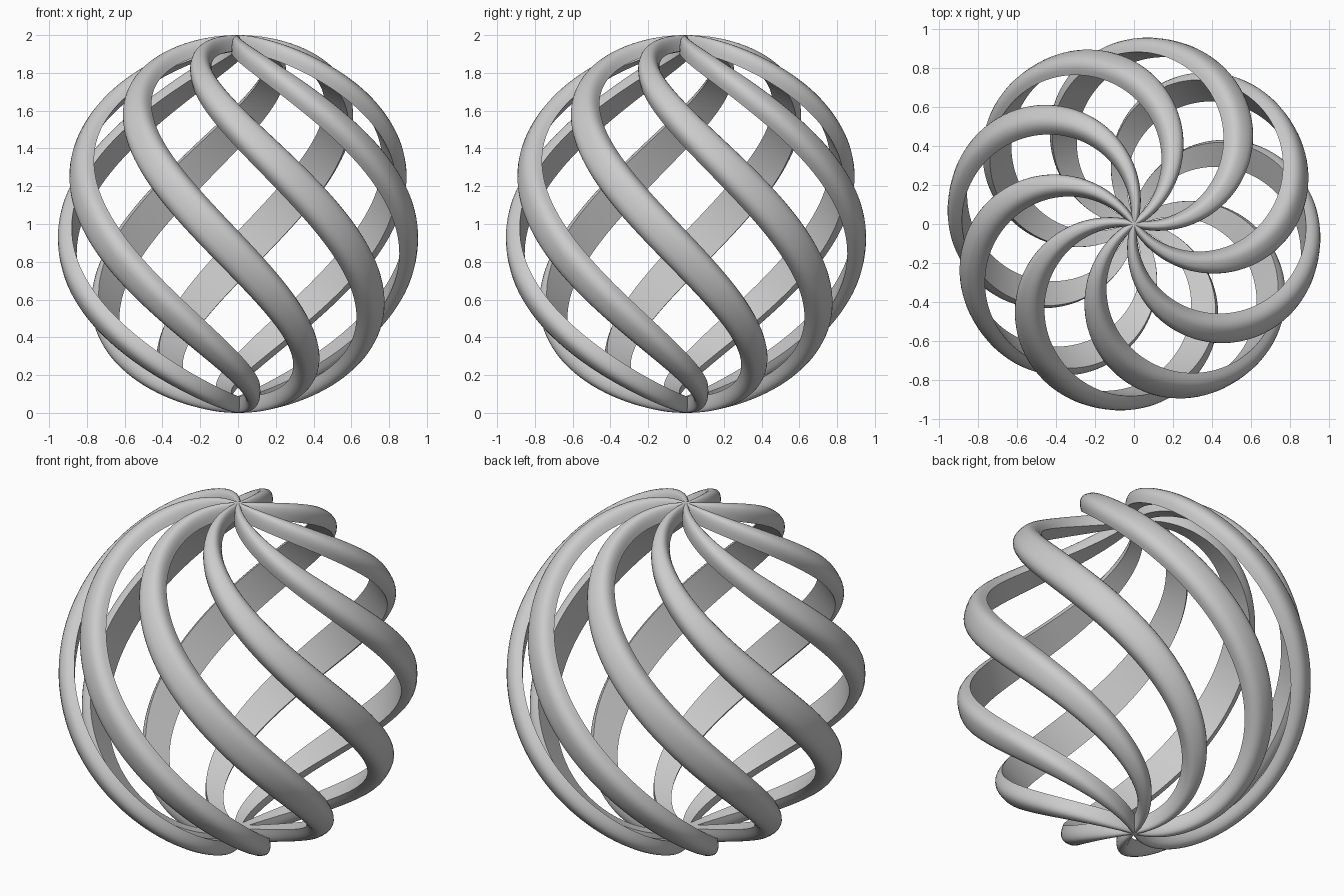
import bpy, bmesh, math
from mathutils import Vector

if "Cube" in bpy.data.objects:
    bpy.data.objects.remove(bpy.data.objects["Cube"])

RIBS = 8
STEPS = 96
DOME = 14                      # segments across the rounded outer face
START = math.radians(-11)      # heading of the first rib at the top pole
R_IN, Z_IN = 0.875, 0.915      # inner surface radius, level and at the poles
THICK = 0.085

grey = bpy.data.materials.new("light_grey")
grey.use_nodes = True
grey.diffuse_color = (0.6, 0.6, 0.6, 1)
grey.node_tree.nodes["Principled BSDF"].inputs["Base Color"].default_value = (0.6, 0.6, 0.6, 1)


def spine(t):
    """Half-turn spiral from the top pole (t=0) to the bottom pole (t=pi)."""
    a = START + t
    return Vector((R_IN * math.sin(t) * math.cos(a),
                   R_IN * math.sin(t) * math.sin(a), Z_IN * math.cos(t)))


def section(t):
    """Flat inside, domed outside, narrowing toward the poles."""
    a = START + t
    out = Vector((math.sin(t) * math.cos(a), math.sin(t) * math.sin(a), math.cos(t)))
    along = (spine(t + 1e-3) - spine(t - 1e-3)).normalized()
    side = out.cross(along).normalized()
    half = 0.5 * (0.035 + 0.16 * math.sin(t))
    pts = []
    for i in range(DOME + 1):
        u = math.pi * i / DOME
        c, s = math.cos(u), math.sin(u)
        x = math.copysign(abs(c) ** 0.75, c) * half
        pts.append(spine(t) + side * x + out * THICK * max(s, 0) ** 0.75)
    return pts


# One rib, lofted along the spiral
bm = bmesh.new()
rings = [[bm.verts.new(p) for p in section(math.pi * i / STEPS)] for i in range(STEPS + 1)]
n = DOME + 1
for a, b in zip(rings, rings[1:]):
    for j in range(n):
        k = (j + 1) % n
        bm.faces.new((a[j], a[k], b[k], b[j]))
bm.faces.new(rings[0])
bm.faces.new(rings[-1][::-1])
bmesh.ops.recalc_face_normals(bm, faces=bm.faces)
mesh = bpy.data.meshes.new("spiral_rib")
bm.to_mesh(mesh)
bm.free()
mesh.materials.append(grey)

# Ribs repeated around the vertical axis
bpy.ops.object.select_all(action="DESELECT")
for i in range(RIBS):
    rib = bpy.data.objects.new(f"spiral_rib_{i + 1}", mesh)
    rib.location.z = 1.0
    rib.rotation_euler.z = math.tau * i / RIBS
    bpy.context.collection.objects.link(rib)
rib.select_set(True)
bpy.context.view_layer.objects.active = rib
bpy.ops.object.shade_smooth_by_angle(angle=math.radians(40))
